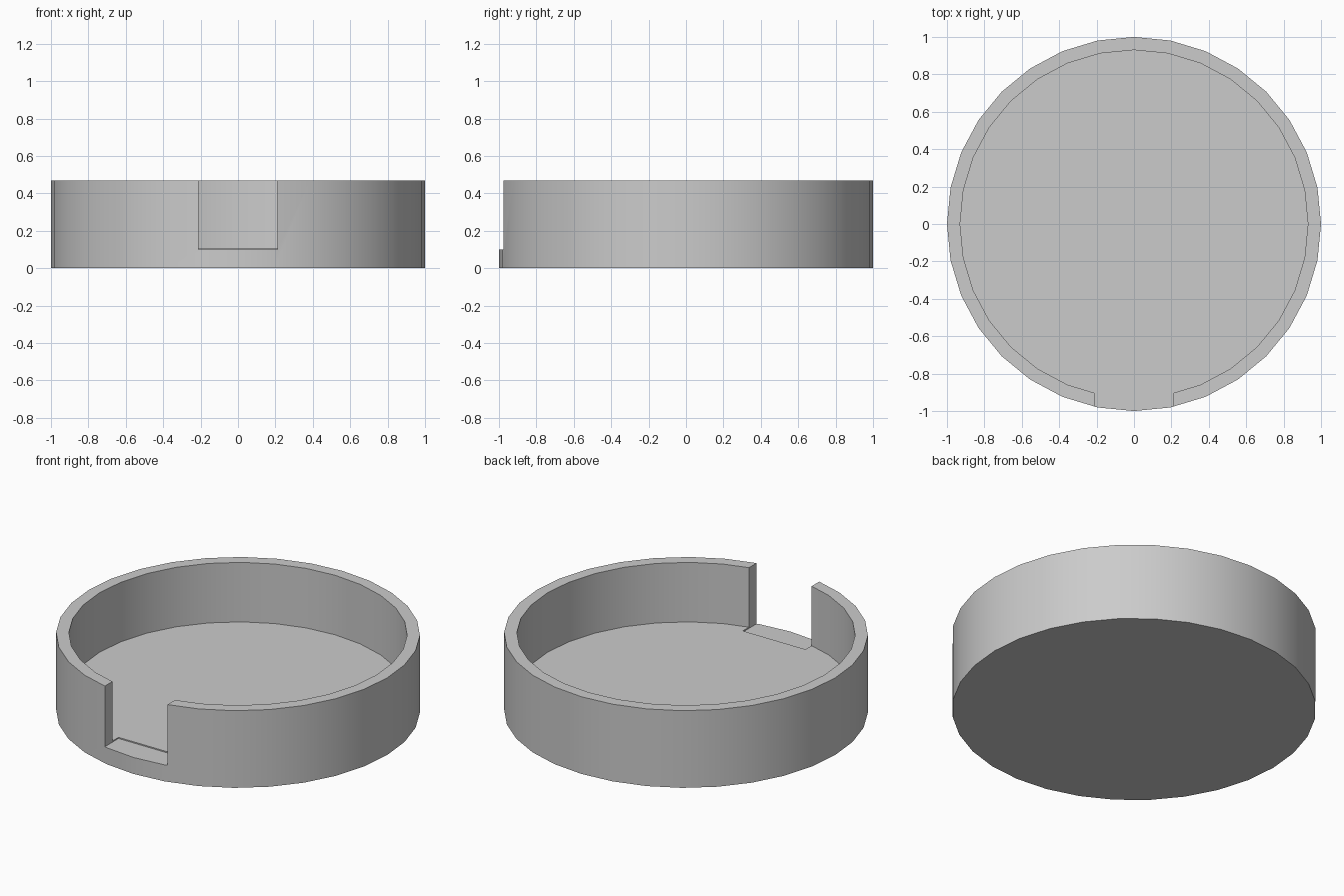
import bpy

if "Cube" in bpy.data.objects:
    bpy.data.objects.remove(bpy.data.objects["Cube"], do_unlink=True)

HEIGHT, FLOOR, NOTCH_FLOOR = 0.468, 0.107, 0.10
OUTER, INNER, SIDES = 1.0, 0.93, 32
NOTCH_HALF, NOTCH_BACK = 0.21, -0.845

grey = bpy.data.materials.new("light grey")
grey.use_nodes = True
colour = (0.6, 0.6, 0.6, 1)
grey.diffuse_color = colour
grey.node_tree.nodes["Principled BSDF"].inputs["Base Color"].default_value = colour


def disc(name, radius, bottom, top):
    bpy.ops.mesh.primitive_cylinder_add(vertices=SIDES, radius=radius, depth=top - bottom,
                                        location=(0, 0, (top + bottom) / 2))
    ob = bpy.context.object
    ob.name = name
    ob.data.materials.append(grey)
    return ob


def box(name, low, high):
    bpy.ops.mesh.primitive_cube_add(size=1, location=[(a + b) / 2 for a, b in zip(low, high)])
    ob = bpy.context.object
    ob.name = name
    ob.scale = [b - a for a, b in zip(low, high)]
    ob.data.materials.append(grey)
    return ob


def cut(target, cutter):
    cutter.hide_render = True
    mod = target.modifiers.new("cut", "BOOLEAN")
    mod.operation, mod.solver, mod.object = "DIFFERENCE", "EXACT", cutter
    bpy.ops.object.select_all(action="DESELECT")
    target.select_set(True)
    bpy.context.view_layer.objects.active = target
    bpy.ops.object.modifier_apply(modifier=mod.name)
    bpy.data.objects.remove(cutter, do_unlink=True)


# Round tray body
tray = disc("round_tray", OUTER, 0, HEIGHT)

# Hollow inside, leaving a floor and a thin wall
cut(tray, disc("hollow_cutter", INNER, FLOOR, HEIGHT + 0.2))

# Front notch, cut a touch below the floor and slightly into it
cut(tray, box("notch_cutter", (-NOTCH_HALF, -1.2, NOTCH_FLOOR),
              (NOTCH_HALF, NOTCH_BACK, HEIGHT + 0.2)))

# Smooth round walls with crisp edges
bpy.ops.object.shade_smooth_by_angle()
